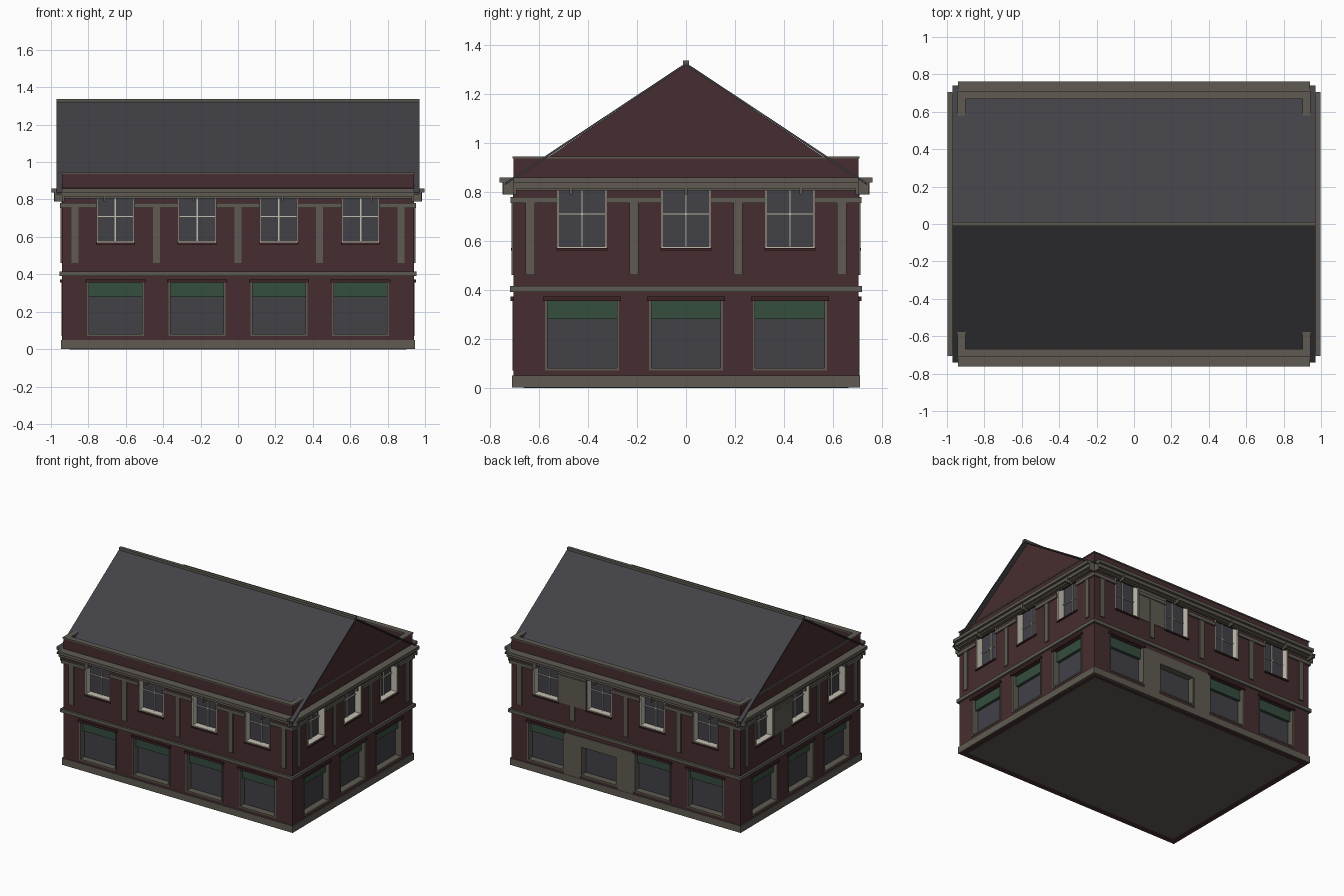
import bpy, bmesh
from mathutils import Vector, Matrix

if "Cube" in bpy.data.objects:
    bpy.data.objects.remove(bpy.data.objects["Cube"], do_unlink=True)


def material(name, rgb):
    m = bpy.data.materials.new(name)
    m.use_nodes = True
    m.diffuse_color = (*rgb, 1)
    m.node_tree.nodes["Principled BSDF"].inputs["Base Color"].default_value = (*rgb, 1)
    return m


BRICK = material("dark red brick", (.062, .027, .029))
LINTEL = material("deep red", (.045, .016, .018))
STONE = material("grey stone", (.115, .105, .085))
SLATE = material("slate", (.055, .053, .061))
GLASS = material("dark glass", (.052, .052, .064))
GREEN = material("shop green", (.036, .074, .048))
CREAM = material("cream paint", (.55, .52, .44))

HX, HY = .94, .705          # half sizes of the brick walls


def finish(name, bm, mat):
    bmesh.ops.recalc_face_normals(bm, faces=bm.faces)
    me = bpy.data.meshes.new(name)
    bm.to_mesh(me)
    bm.free()
    me.materials.append(mat)
    ob = bpy.data.objects.new(name, me)
    bpy.context.collection.objects.link(ob)
    return ob


def boxes(name, spans, mat):
    """One object from boxes given as (x0, x1, y0, y1, z0, z1)."""
    bm = bmesh.new()
    for s in spans:
        lo, hi = Vector(s[0::2]), Vector(s[1::2])
        size = [abs(v) for v in hi - lo]
        bmesh.ops.create_cube(bm, size=1, matrix=Matrix.Translation((lo + hi) / 2)
                              @ Matrix.Diagonal((*size, 1)))
    return finish(name, bm, mat)


def on_wall(side, u0, u1, d0, d1, z0, z1):
    """Box on a wall: u runs rightwards along it, d is the distance outwards."""
    half = HY if side in ("front", "back") else HX
    a, b = half + d0, half + d1
    return {"front": (u0, u1, -b, -a, z0, z1),
            "right": (a, b, u0, u1, z0, z1),
            "back": (-u1, -u0, a, b, z0, z1),
            "left": (-b, -a, -u1, -u0, z0, z1)}[side]


# Bay and pilaster positions along each wall
LONG = ([-.655, -.2183, .2183, .655], [-.872, -.436, 0, .436, .872], HX)
SHORT = ([-.425, 0, .425], [-.637, -.2125, .2125, .637], HY)
WALLS = {"front": LONG, "right": SHORT, "back": LONG, "left": SHORT}
SHOP, UPPER = .152, .1      # half widths of the openings
DEPTH = .05

parts = {k: [] for k in ("cut", "shop_glass", "upper_glass", "sign", "shop_frame", "lintel",
                         "sash", "sill", "pilaster", "string", "middle", "plinth", "cornice",
                         "bracket", "parapet", "cap", "panel")}


def add(part, side, *span):
    parts[part].append(on_wall(side, *span))


for side, (bays, piers, half) in WALLS.items():
    for i, c in enumerate(bays):
        plain = side == "back" and i == 1
        # Shop window
        l, r = c - SHOP, c + SHOP
        add("cut", side, l, r, -DEPTH, .05, .07, .355)
        add("shop_glass", side, l, r, -DEPTH - .005, -DEPTH + .004, .07, .355)
        for a, b in ((l, l + .01), (r - .01, r)):
            add("shop_frame", side, a, b, -DEPTH, .004, .07, .355)
        add("shop_frame", side, l, r, -DEPTH, .004, .07, .08)
        if plain:
            # Stone doorway bay filling the space up to its neighbours
            add("panel", side, l, r, -DEPTH, .005, .285, .36)
            add("panel", side, c - .285, l, -.01, .005, .05, .36)
            add("panel", side, r, c + .285, -.01, .005, .05, .36)
        else:
            add("sign", side, l + .01, r - .01, -DEPTH, -.025, .28, .355)
            add("lintel", side, l - .008, r + .008, -.01, .012, .355, .372)
        # Upper window
        l, r = c - UPPER, c + UPPER
        add("cut", side, l, r, -DEPTH, .05, .57, .845)
        add("upper_glass", side, l, r, -DEPTH - .005, -DEPTH + .004, .57, .845)
        for a, b in ((l, l + .006), (r - .006, r)):
            add("sash", side, a, b, -DEPTH, .002, .57, .845)
        add("sash", side, l, r, -DEPTH, .002, .57, .577)
        add("sash", side, c - .004, c + .004, -DEPTH, -DEPTH + .012, .57, .845)
        add("sash", side, l, r, -DEPTH, -DEPTH + .012, .706, .713)
        add("sill", side, l - .004, r + .004, -.01, .01, .56, .57)
    for p in piers:
        add("pilaster", side, p - .019, p + .019, -.01, .008, .46, .76)
    # String course broken by the upper windows
    edges = [-half - .01] + [e for c in bays for e in (c - UPPER, c + UPPER)] + [half + .01]
    for a, b in zip(edges[0::2], edges[1::2]):
        add("string", side, a, b, -.01, .012, .755, .78)
    add("middle", side, -half - .015, half + .015, -.01, .015, .392, .416)
    add("plinth", side, -half - .007, half + .007, -.01, .007, 0, .05)
    # Stepped cornice with gutter
    add("cornice", side, -half, half, -.01, .022, .805, .84)
    add("cornice", side, -half, half, .022, .04, .815, .84)
    add("cornice", side, -half, half, -.01, .058, .838, .86)
    step = .47 if half == HY else .475
    count = 3 if half == HY else 4
    for i in range(count):
        u = (i - (count - 1) / 2) * step
        add("bracket", side, u - .006, u + .006, 0, .045, .79, .84)
    for s in (-1, 1):
        end = s * half
        add("bracket", side, *sorted((end, end - s * .012)), 0, .04, .79, .84)
    # Parapet and its coping
    add("parapet", side, -half, half, -.035, 0, .82, .936)
    add("cap", side, -half - .004, half + .004, -.038, .004, .936, .945)

# Grey piers between the upper windows
add("panel", "back", -.55, -.325, -.01, .005, .57, .805)
add("panel", "left", -.32, -.105, -.01, .005, .57, .805)

# Brick body with the openings cut out
body = boxes("brick_walls", [(-HX, HX, -HY, HY, 0, .85)], BRICK)
cutter = boxes("opening_cutter", parts.pop("cut"), BRICK)
cutter.hide_render = True
mod = body.modifiers.new("openings", "BOOLEAN")
mod.operation, mod.solver, mod.object = "DIFFERENCE", "EXACT", cutter
bpy.context.view_layer.objects.active = body
bpy.ops.object.modifier_apply(modifier=mod.name)
bpy.data.objects.remove(cutter, do_unlink=True)

NAMES = {"shop_glass": ("shop_window_glass", GLASS), "upper_glass": ("upper_window_glass", GLASS),
         "sign": ("shop_fascias", GREEN), "shop_frame": ("shop_frames", STONE),
         "lintel": ("shop_lintels", LINTEL), "sash": ("upper_window_frames", CREAM),
         "sill": ("upper_sills", LINTEL), "pilaster": ("pilasters", STONE),
         "string": ("upper_string_course", STONE), "middle": ("middle_band", STONE),
         "plinth": ("plinth", STONE), "cornice": ("cornice", STONE),
         "bracket": ("gutter_brackets", STONE), "parapet": ("parapet", BRICK),
         "cap": ("parapet_coping", STONE), "panel": ("stone_panels", STONE)}
for key, spans in parts.items():
    boxes(NAMES[key][0], spans, NAMES[key][1])

boxes("floor_underside", [(-HX + .04, HX - .04, -HY + .04, HY - .04, -.001, .01)], STONE)


def extrude_x(name, outline, half, mat):
    """Prism along x from a (y, z) outline."""
    bm = bmesh.new()
    face = bm.faces.new([bm.verts.new((-half, y, z)) for y, z in outline])
    new = bmesh.ops.extrude_face_region(bm, geom=[face])["geom"]
    bmesh.ops.translate(bm, vec=(2 * half, 0, 0),
                        verts=[v for v in new if isinstance(v, bmesh.types.BMVert)])
    return finish(name, bm, mat)


# Gables and thin overhanging roof
RIDGE, EAVE, EAVE_Y = 1.328, .838, .74
extrude_x("gables", [(-EAVE_Y + .05, EAVE + .02), (EAVE_Y - .05, EAVE + .02), (0, RIDGE - .008)],
          .935, BRICK)
extrude_x("roof", [(-EAVE_Y, EAVE), (0, RIDGE), (EAVE_Y, EAVE),
                   (EAVE_Y, EAVE - .01), (0, RIDGE - .01), (-EAVE_Y, EAVE - .01)], .97, SLATE)
boxes("ridge_cap", [(-.97, .97, -.012, .012, 1.318, 1.338)], STONE)
